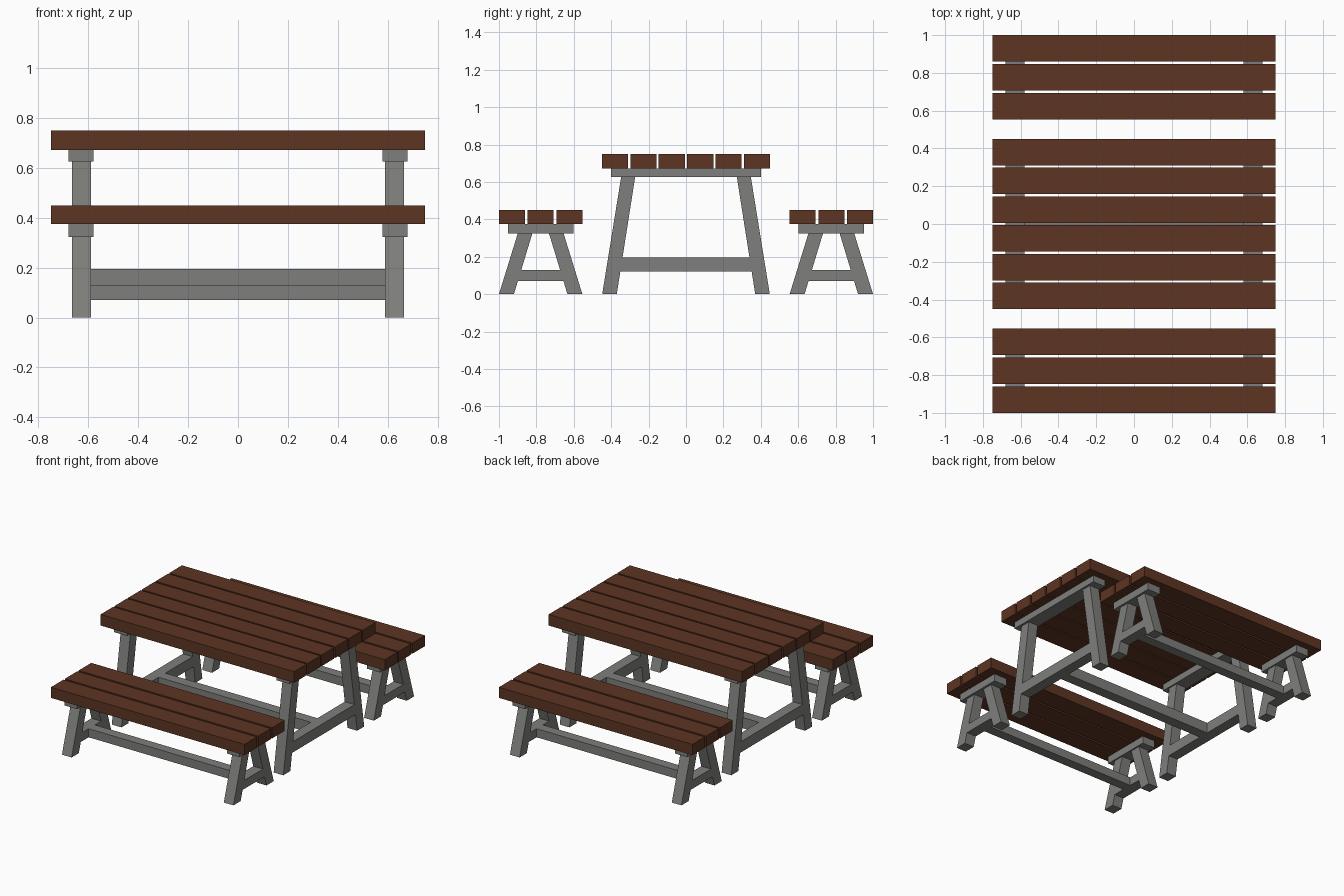
import bpy

if "Cube" in bpy.data.objects:
    bpy.data.objects.remove(bpy.data.objects["Cube"])


def material(name, rgb):
    m = bpy.data.materials.new(name)
    m.diffuse_color = (*rgb, 1)
    m.use_nodes = True
    m.node_tree.nodes["Principled BSDF"].inputs["Base Color"].default_value = m.diffuse_color
    return m


BROWN = material("brown wood", (0.11, 0.035, 0.016))
GREY = material("grey frame", (0.21, 0.21, 0.2))


def prism(name, profile, x0, x1, mat):
    """Extrude a (y, z) profile along x."""
    n = len(profile)
    verts = [(x, y, z) for x in (x0, x1) for y, z in profile]
    faces = [tuple(reversed(range(n))), tuple(range(n, 2 * n))]
    faces += [(i, (i + 1) % n, n + (i + 1) % n, n + i) for i in range(n)]
    me = bpy.data.meshes.new(name)
    me.from_pydata(verts, [], faces)
    me.materials.append(mat)
    ob = bpy.data.objects.new(name, me)
    bpy.context.collection.objects.link(ob)


def box(name, x0, x1, y0, y1, z0, z1, mat):
    prism(name, [(y0, z0), (y1, z0), (y1, z1), (y0, z1)], x0, x1, mat)


def trestle(name, cy, half, planks, plank_w, z_under, z_top, cleat_half, z_cleat,
            foot, head, rail, beam_half):
    # plank top
    pitch = (2 * half - plank_w) / (planks - 1)
    for i in range(planks):
        y = cy - half + i * pitch
        box(name + "_plank", -0.75, 0.75, y, y + plank_w, z_under, z_top, BROWN)

    def inner(z):
        return foot[0] + (head[0] - foot[0]) * z / z_cleat

    # end frames
    for s in (-1, 1):
        x0, x1 = sorted((s * 0.59, s * 0.665))
        c0, c1 = sorted((s * 0.58, s * 0.68))
        box(name + "_cleat", c0, c1, cy - cleat_half, cy + cleat_half, z_cleat, z_under, GREY)
        for t in (-1, 1):
            p = [(foot[0], 0), (foot[1], 0), (head[1], z_cleat), (head[0], z_cleat)]
            p = [(cy + t * y, z) for y, z in p]
            prism(name + "_leg", p if t > 0 else p[::-1], x0, x1, GREY)
        a, b = inner(rail[0]), inner(rail[1])
        prism(name + "_cross_rail", [(cy - a, rail[0]), (cy + a, rail[0]),
                                     (cy + b, rail[1]), (cy - b, rail[1])], x0, x1, GREY)
    # long stretcher
    box(name + "_stretcher", -0.59, 0.59, cy - beam_half, cy + beam_half, *rail, GREY)


trestle("table", 0, 0.45, 6, 0.14, 0.672, 0.75, 0.4, 0.625,
        (0.37, 0.448), (0.272, 0.347), (0.12, 0.195), 0.0375)
for side, label in ((-1, "front_bench"), (1, "back_bench")):
    trestle(label, side * 0.777, 0.223, 3, 0.139, 0.375, 0.45, 0.175, 0.323,
            (0.143, 0.223), (0.045, 0.123), (0.07, 0.13), 0.035)
